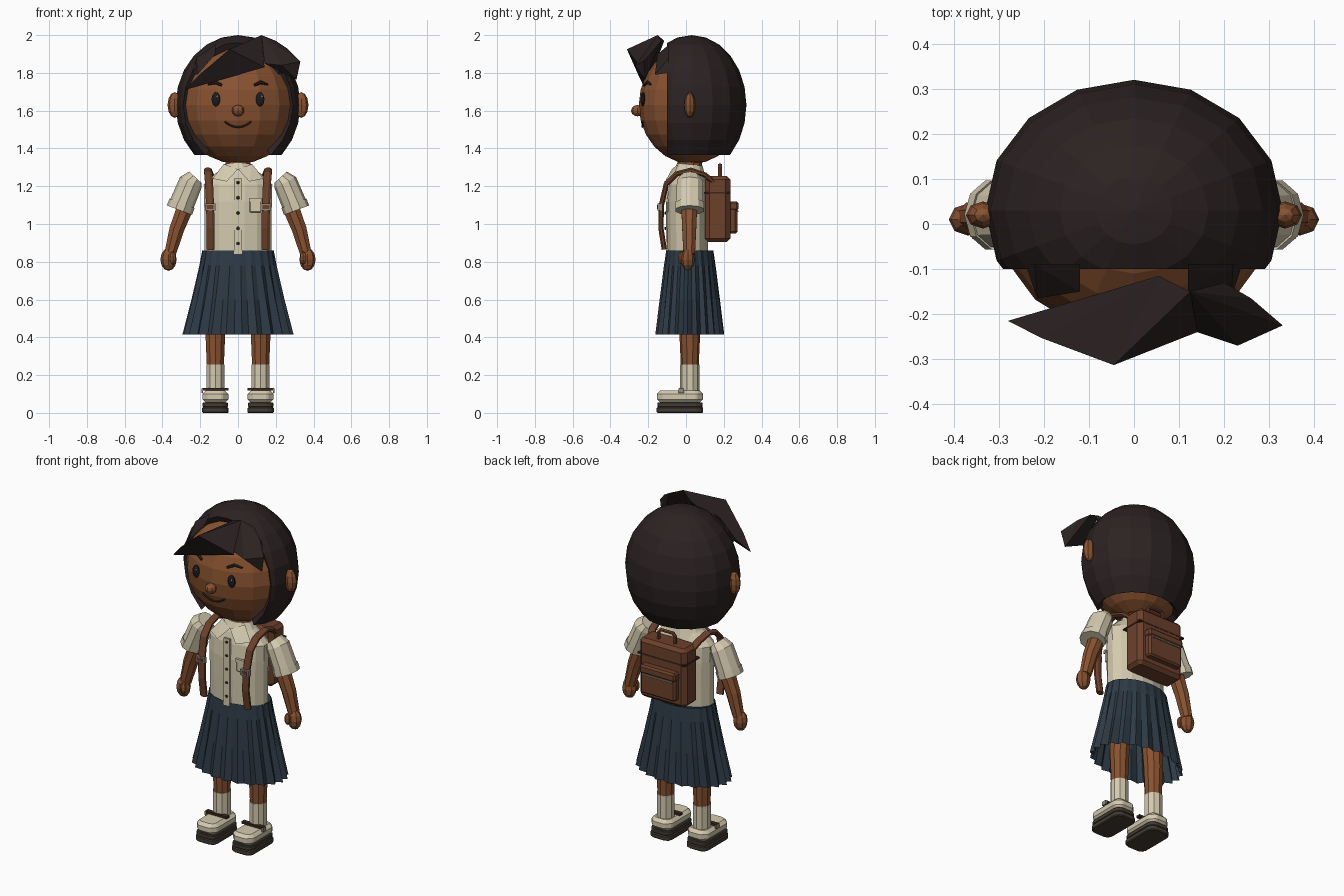
import bpy, bmesh
from math import sin, cos, pi, sqrt
from mathutils import Vector, Matrix

cube = bpy.data.objects.get("Cube")
if cube:
    bpy.data.objects.remove(cube)


def material(name, rgb):
    m = bpy.data.materials.new(name)
    m.use_nodes = True
    m.diffuse_color = (*rgb, 1)
    m.node_tree.nodes["Principled BSDF"].inputs["Base Color"].default_value = (*rgb, 1)
    return m


SKIN = material("brown skin", (0.25, 0.085, 0.03))
HAIR = material("dark hair", (0.025, 0.016, 0.016))
CREAM = material("cream cloth", (0.66, 0.59, 0.43))
NAVY = material("navy skirt", (0.026, 0.042, 0.06))
LEATHER = material("brown leather", (0.15, 0.052, 0.024))
SOLE = material("dark sole", (0.055, 0.045, 0.033))
BLACK = material("eye black", (0.012, 0.011, 0.013))
BUTTON = material("dark brown", (0.045, 0.02, 0.013))
METAL = material("dull metal", (0.3, 0.26, 0.2))


def finish(name, bm, mat):
    bmesh.ops.recalc_face_normals(bm, faces=bm.faces)
    mesh = bpy.data.meshes.new(name)
    bm.to_mesh(mesh)
    bm.free()
    mesh.materials.append(mat)
    ob = bpy.data.objects.new(name, mesh)
    bpy.context.collection.objects.link(ob)
    return ob


def ball_mesh(loc, radii, u, v):
    bm = bmesh.new()
    bmesh.ops.create_uvsphere(bm, u_segments=u, v_segments=v, radius=1)
    bmesh.ops.transform(bm, verts=bm.verts,
                        matrix=Matrix.Translation(loc) @ Matrix.Diagonal((*radii, 1)))
    return bm


def ball(name, loc, radii, mat, u=8, v=6):
    return finish(name, ball_mesh(loc, radii, u, v), mat)


def tube(name, pts, radii, mat, n=8, side=(1, 0, 0), ripple=None, cap=True):
    """Loft elliptical rings along a path; the first radius lies along side."""
    bm, rings = bmesh.new(), []
    pts, side = [Vector(p) for p in pts], Vector(side)
    if not isinstance(radii, list):
        radii = [radii] * len(pts)
    for i, (p, (ra, rb)) in enumerate(zip(pts, radii)):
        t = (pts[min(i + 1, len(pts) - 1)] - pts[max(i - 1, 0)]).normalized()
        up = t.cross(side).normalized()
        ring = []
        for k in range(n):
            a = 2 * pi * (k + 0.5) / n
            f = 1 - (ripple[i] if ripple and k % 2 else 0)
            ring.append(bm.verts.new(p + side * ra * f * cos(a) + up * rb * f * sin(a)))
        rings.append(ring)
    for r, q in zip(rings, rings[1:]):
        for k in range(n):
            bm.faces.new((r[k], r[(k + 1) % n], q[(k + 1) % n], q[k]))
    if cap:
        bm.faces.new(rings[0])
        bm.faces.new(rings[-1])
    return finish(name, bm, mat)


def box(name, loc, size, mat, corner=0, bevel=0):
    bm = bmesh.new()
    bmesh.ops.create_cube(bm, size=1, matrix=Matrix.Translation(loc) @ Matrix.Diagonal((*size, 1)))
    if corner:
        uprights = [e for e in bm.edges if abs(e.verts[0].co.z - e.verts[1].co.z) > 0.001]
        bmesh.ops.bevel(bm, geom=uprights, offset=corner, segments=2, profile=0.5, affect='EDGES')
    ob = finish(name, bm, mat)
    if bevel:
        mod = ob.modifiers.new("bevel", 'BEVEL')
        mod.width, mod.segments = bevel, 1
    return ob


def hull(name, pts, mat):
    bm = bmesh.new()
    verts = [bm.verts.new(p) for p in pts]
    out = bmesh.ops.convex_hull(bm, input=verts)
    loose = [v for v in bm.verts if not v.link_faces]
    bmesh.ops.delete(bm, geom=loose, context='VERTS')
    return finish(name, bm, mat)


def face_y(x, z):
    return 0.03 - 0.28 * sqrt(1 - (x / 0.31) ** 2 - ((z - 1.63) / 0.31) ** 2)


SIDES = ((1, "left"), (-1, "right"))

# Head and hair cap, open at the face and under the nape
ball("head", (0, 0.03, 1.63), (0.31, 0.28, 0.312), SKIN, 16, 12)
bm = ball_mesh((0, 0.03, 1.63), (0.33, 0.29, 0.37), 16, 12)
for co, no in (((0, -0.1, 0), (0, -1, 0)), ((0, 0, 1.365), (0, 0, -1))):
    bmesh.ops.bisect_plane(bm, geom=bm.verts[:] + bm.edges[:] + bm.faces[:],
                           plane_co=co, plane_no=no, clear_outer=True)
shell = finish("hair_cap", bm, HAIR).modifiers.new("thickness", 'SOLIDIFY')
shell.thickness, shell.offset = 0.035, -1

# Swept fringe in two wedges
hull("fringe_long", [(0.125, -0.15, 2.0), (0.055, -0.115, 1.97), (-0.045, -0.313, 1.925),
                     (-0.205, -0.253, 1.79), (-0.28, -0.215, 1.71), (0.14, -0.24, 1.83)], HAIR)
hull("fringe_short", [(0.125, -0.15, 2.0), (0.2, -0.13, 1.97), (0.26, -0.165, 1.93),
                      (0.33, -0.225, 1.86), (0.31, -0.215, 1.765), (0.23, -0.27, 1.84),
                      (0.14, -0.24, 1.85)], HAIR)

# Paired face features
for s, tag in SIDES:
    hull(f"{tag}_temple_lock", [(s * 0.24, -0.09, 1.8), (s * 0.22, -0.09, 1.88), (s * 0.12, -0.09, 1.95),
                                (s * 0.12, -0.15, 1.9), (s * 0.215, -0.165, 1.79)], HAIR)
    ball(f"{tag}_ear", (s * 0.335, 0.02, 1.63), (0.038, 0.03, 0.068), SKIN)
    ball(f"{tag}_eye", (s * 0.117, face_y(0.117, 1.66), 1.66), (0.024, 0.014, 0.038), BLACK, 10, 8)
    ball(f"{tag}_eye_glint", (s * 0.117 + 0.008, face_y(0.117, 1.66) - 0.012, 1.675),
         (0.005, 0.004, 0.006), CREAM, 6, 4)
    brow = [(x, z) for x, z in ((0.085, 1.735), (0.12, 1.75), (0.16, 1.738))]
    tube(f"{tag}_brow", [(s * x, face_y(x, z), z) for x, z in brow],
         [(0.01, 0.007), (0.01, 0.01), (0.008, 0.004)], HAIR, 6, (0, 1, 0))
ball("nose", (0, -0.257, 1.6), (0.033, 0.034, 0.03), SKIN)
smile = [(x / 100, 1.513 + 6 * (x / 100) ** 2) for x in range(-7, 8, 2)]
tube("mouth", [(x, face_y(x, z), z) for x, z in smile], (0.007, 0.005), BUTTON, 6, (0, 1, 0))

# Neck, shirt body and collar
tube("neck", [(0, 0.02, 1.24), (0, 0.02, 1.38)], (0.07, 0.065), SKIN, 10)
tube("shirt", [(0, 0.01, z) for z in (0.84, 1.0, 1.12, 1.21, 1.265, 1.3)],
     [(0.18, 0.108), (0.18, 0.112), (0.183, 0.112), (0.185, 0.102), (0.125, 0.085), (0.075, 0.068)],
     CREAM, 16)
tube("collar_band", [(0, 0.015, 1.265), (0, 0.02, 1.315)], [(0.115, 0.09), (0.076, 0.07)], CREAM, 12)
box("placket", (0, -0.101, 1.04), (0.04, 0.012, 0.4), CREAM)
for i in range(5):
    ball(f"button_{i + 1}", (0, -0.109, 1.22 - i * 0.081), (0.009, 0.005, 0.009), BUTTON, 8, 4)
box("chest_pocket", (0.092, -0.099, 1.098), (0.062, 0.012, 0.075), CREAM, 0, 0.005)
box("pocket_flap", (0.092, -0.102, 1.127), (0.066, 0.014, 0.02), CREAM)

# Sleeves, arms, hands, collar points and pack straps
for s, tag in SIDES:
    hull(f"{tag}_collar_point", [(0, -0.075, 1.29), (s * 0.075, -0.04, 1.318),
                                 (s * 0.135, -0.07, 1.24), (s * 0.06, -0.11, 1.225)], CREAM)
    sleeve = [(0.225, 1.247), (0.25, 1.22), (0.298, 1.105), (0.296, 1.11), (0.31, 1.073)]
    tube(f"{tag}_sleeve", [(s * x, 0.02, z) for x, z in sleeve],
         [(0.055, 0.045), (0.072, 0.064), (0.075, 0.066), (0.08, 0.071), (0.08, 0.071)],
         CREAM, 10, (0, 1, 0))
    arm = [(0.265, 1.16), (0.29, 1.06), (0.325, 0.97), (0.36, 0.84)]
    tube(f"{tag}_arm", [(s * x, 0.017, z) for x, z in arm],
         [(0.046, 0.045), (0.044, 0.046), (0.04, 0.042), (0.033, 0.033)], SKIN, 8, (0, 1, 0))
    ball(f"{tag}_hand", (s * 0.368, 0.01, 0.812), (0.043, 0.036, 0.06), SKIN)
    ball(f"{tag}_thumb", (s * 0.345, -0.022, 0.82), (0.018, 0.02, 0.036), SKIN, 6, 5)
    strap = [(0.145, -0.115, 0.865), (0.145, -0.133, 0.98), (0.148, -0.13, 1.1), (0.153, -0.105, 1.21),
             (0.157, -0.05, 1.265), (0.16, 0.025, 1.285), (0.15, 0.1, 1.26), (0.13, 0.16, 1.21)]
    tube(f"{tag}_strap", [(s * x, y, z) for x, y, z in strap], (0.023, 0.015), LEATHER, 8)
    box(f"{tag}_strap_buckle", (s * 0.148, -0.14, 1.09), (0.056, 0.024, 0.035), METAL)
    box(f"{tag}_buckle_inset", (s * 0.148, -0.15, 1.09), (0.036, 0.009, 0.02), LEATHER)

# Backpack
box("pack_body", (0, 0.167, 1.08), (0.31, 0.135, 0.35), LEATHER, 0.025, 0.022)
box("pack_pocket", (0, 0.247, 1.035), (0.23, 0.05, 0.17), LEATHER, 0.012, 0.01)
box("pack_pocket_lid", (0, 0.25, 1.095), (0.236, 0.055, 0.05), LEATHER, 0, 0.01)
box("pocket_zip", (0, 0.275, 1.067), (0.2, 0.008, 0.008), METAL)
box("pack_seam", (0, 0.166, 1.165), (0.316, 0.14, 0.008), BUTTON)
tube("pack_handle", [(x, 0.18, z) for x, z in
                     ((-0.055, 1.23), (-0.055, 1.295), (-0.04, 1.312), (0.04, 1.312), (0.055, 1.295), (0.055, 1.23))],
     (0.012, 0.009), LEATHER, 6, (0, 1, 0))

# Pleated skirt with waistband
tube("skirt", [(0, 0.02, z) for z in (0.86, 0.78, 0.6, 0.415)],
     [(0.19, 0.125), (0.205, 0.137), (0.247, 0.16), (0.295, 0.183)],
     NAVY, 44, ripple=(0.01, 0.05, 0.08, 0.1), cap=False)
tube("skirt_waist", [(0, 0.02, 0.835), (0, 0.02, 0.857)], (0.188, 0.123), NAVY, 22)

# Legs, socks and shoes
for s, tag in SIDES:
    x = s * 0.12
    tube(f"{tag}_leg", [(x, 0.02, 0.24), (x, 0.02, 0.42), (s * 0.1, 0.02, 0.8)],
         [(0.047, 0.047), (0.055, 0.055), (0.065, 0.065)], SKIN, 10)
    tube(f"{tag}_sock", [(x, 0.02, 0.08), (x, 0.02, 0.255)], (0.05, 0.051), CREAM, 10)
    box(f"{tag}_sole_base", (x, -0.032, 0.015), (0.14, 0.246, 0.03), SOLE, 0.035, 0.005)
    box(f"{tag}_sole_top", (x, -0.032, 0.043), (0.134, 0.24, 0.026), SOLE, 0.035, 0.004)
    box(f"{tag}_shoe", (x, -0.032, 0.086), (0.138, 0.244, 0.064), CREAM, 0.04, 0.018)
    box(f"{tag}_shoe_strap", (x, -0.025, 0.126), (0.142, 0.026, 0.013), BUTTON)
    box(f"{tag}_shoe_buckle", (s * 0.189, -0.025, 0.118), (0.009, 0.03, 0.024), METAL)
